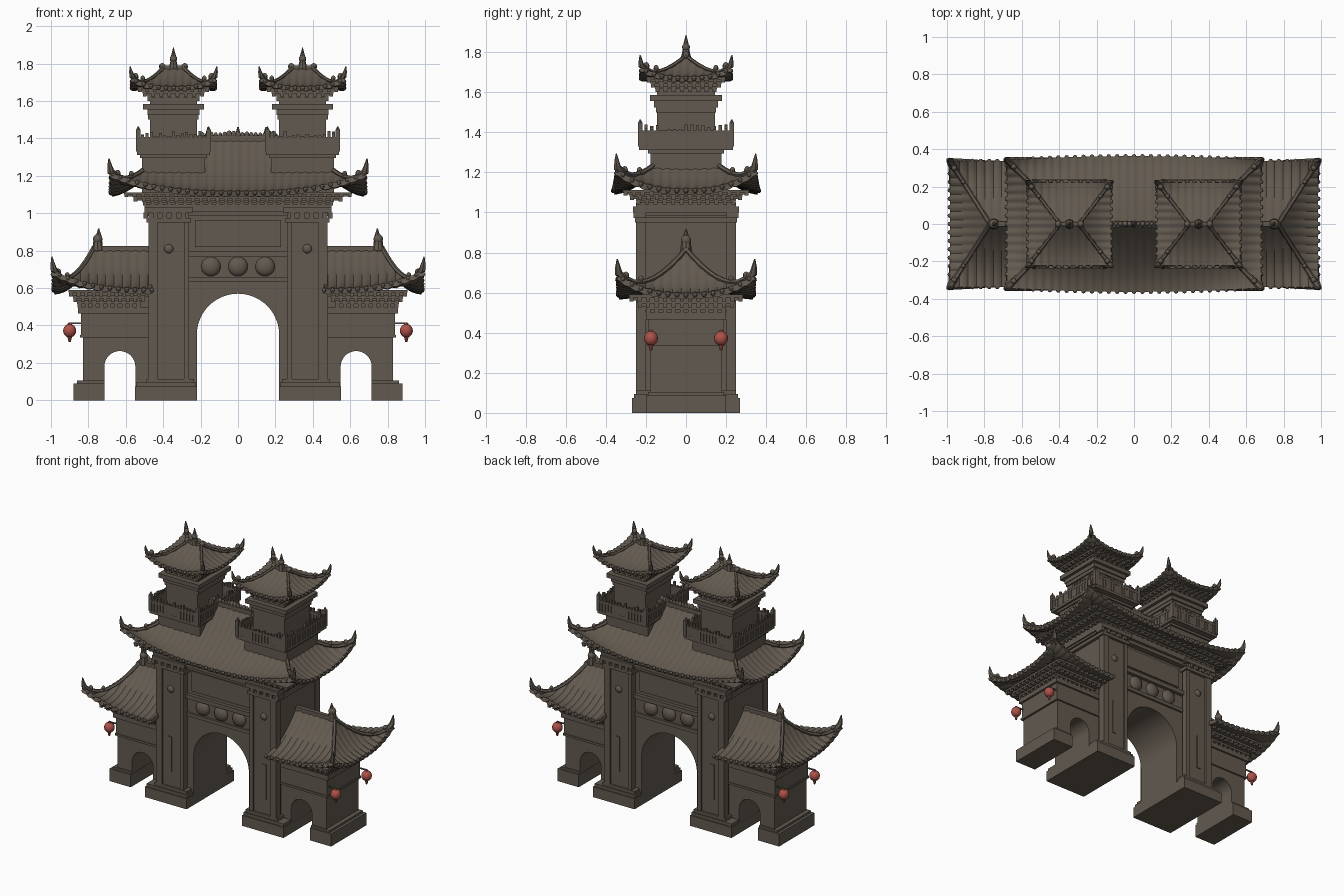
import bpy, bmesh, math, random
from mathutils import Vector, Matrix

if "Cube" in bpy.data.objects:
    bpy.data.objects.remove(bpy.data.objects["Cube"])
random.seed(4)

def material(name, rgb):
    m = bpy.data.materials.new(name)
    m.diffuse_color = (*rgb, 1)
    m.use_nodes = True
    m.node_tree.nodes["Principled BSDF"].inputs["Base Color"].default_value = m.diffuse_color
    return m

STONE = material("weathered brown stone", (0.122, 0.101, 0.079))
RED = material("lantern red", (0.42, 0.085, 0.065))

def finish(name, bm, mat=STONE):
    me = bpy.data.meshes.new(name)
    bm.to_mesh(me)
    bm.free()
    ob = bpy.data.objects.new(name, me)
    bpy.context.collection.objects.link(ob)
    me.materials.append(mat)
    return ob

def add_box(bm, x0, x1, y0, y1, z0, z1):
    m = Matrix.Translation(((x0+x1)/2, (y0+y1)/2, (z0+z1)/2)) @ Matrix.Diagonal((abs(x1-x0), abs(y1-y0), abs(z1-z0), 1))
    bmesh.ops.create_cube(bm, size=1, matrix=m)

def add_ball(bm, p, r, sx=1, sy=1, sz=1, seg=12):
    bmesh.ops.create_uvsphere(bm, u_segments=seg, v_segments=max(6, seg//2), radius=r,
                              matrix=Matrix.Translation(p) @ Matrix.Diagonal((sx, sy, sz, 1)))

def add_cone(bm, p, r1, r2, h, seg=8):
    bmesh.ops.create_cone(bm, cap_ends=True, segments=seg, radius1=r1, radius2=r2, depth=h,
                          matrix=Matrix.Translation((p[0], p[1], p[2]+h/2)))

def boxes(name, items):
    bm = bmesh.new()
    for b in items:
        add_box(bm, *b)
    return finish(name, bm)

def arch_wall(name, x0, x1, top, depth, ac, ar, spring):
    """Wall slab with a round-headed opening, extruded through its depth."""
    pts = [(x0, 0), (ac-ar, 0)]
    pts += [(ac-ar*math.cos(math.pi*i/24), spring+ar*math.sin(math.pi*i/24)) for i in range(25)]
    pts += [(ac+ar, 0), (x1, 0), (x1, top), (x0, top)]
    bm = bmesh.new()
    f = bm.faces.new([bm.verts.new((x, -depth, z)) for x, z in pts])
    r = bmesh.ops.extrude_face_region(bm, geom=[f])
    bmesh.ops.translate(bm, vec=(0, 2*depth, 0), verts=[v for v in r["geom"] if isinstance(v, bmesh.types.BMVert)])
    bmesh.ops.recalc_face_normals(bm, faces=bm.faces)
    return finish(name, bm)

def tube(name, pts, radii):
    cu = bpy.data.curves.new(name, 'CURVE')
    cu.dimensions = '3D'
    cu.bevel_depth, cu.bevel_resolution, cu.use_fill_caps = 1, 1, True
    sp = cu.splines.new('POLY')
    sp.points.add(len(pts)-1)
    for q, p, r in zip(sp.points, pts, radii):
        q.co, q.radius = (*p, 1), r
    cu.materials.append(STONE)
    ob = bpy.data.objects.new(name, cu)
    bpy.context.collection.objects.link(ob)

def brackets(name, cx, a, b, z0, z1, tiers=3, step=0.045):
    """Stepped eave brackets flaring from half-size a to half-size b."""
    bm = bmesh.new()
    h = (z1-z0)/tiers
    for i in range(tiers):
        t = i/max(1, tiers-1)
        hx, hy, z = a[0]+(b[0]-a[0])*t, a[1]+(b[1]-a[1])*t, z0+i*h
        add_box(bm, cx-hx, cx+hx, -hy, hy, z+h*0.5, z+h)
        add_box(bm, cx-hx+.018, cx+hx-.018, -hy+.018, hy-.018, z, z+h*0.6)
        for L, W, ax in ((hx, hy, 0), (hy, hx, 1)):
            n = max(2, round(2*L/step))
            for k in range(n+1):
                c = -L+.012+(2*L-.024)*k/n
                for s in (-1, 1):
                    e = s*(W-.012)
                    x, y = (c, e) if ax == 0 else (e, c)
                    add_box(bm, cx+x-.01, cx+x+.01, y-.01, y+.01, z-.004, z+h*0.6)
    finish(name, bm)

def roof(name, cx, sg, X, Y, rx, ze, zr, lift, half=False, pitch=0.045, tip=0.08, bulge=0.0, th=0.03, rad=0.013, sag=1.6):
    """Curved hip roof with tile ribs, tile ends, hip ridges and upturned horns."""
    def P(x, y, dz=0.0):
        d = min(1, max(abs(y)/Y, (abs(x)-rx)/(X-rx), 0))
        z = ze+(zr-ze)*(1-d)**sag+lift*(abs(x)/X)**2.6*(abs(y)/Y)**2.6
        return Vector((cx+sg*x, y*(1+bulge*(1-(x/X)**2)), z+dz))
    rib = lambda c: 0.007*abs(math.cos(math.pi*c/pitch))
    bm, ends, rows = bmesh.new(), bmesh.new(), 9
    def sheet(lo, hi, point):
        n = round((hi-lo)/pitch*6)
        cols = [[bm.verts.new(point(lo+(hi-lo)*i/n, j/rows)) for j in range(rows+1)] for i in range(n+1)]
        for a, b in zip(cols, cols[1:]):
            for j in range(rows):
                bm.faces.new((a[j], a[j+1], b[j+1], b[j]))
        k = math.ceil(lo/pitch)
        while k*pitch <= hi:
            add_ball(ends, point(k*pitch, 1)-Vector((0, 0, .014)), .012, seg=8)
            k += 1
    for s in (-1, 1):
        def long_pt(x, t):
            d0 = max(0, (abs(x)-rx)/(X-rx))
            return P(x, s*Y*(d0+(1-d0)*t), rib(x))
        sheet(0 if half else -X, X, long_pt)
        if not half or s == 1:
            def end_pt(y, t):
                d0 = abs(y)/Y
                return P(s*(rx+(X-rx)*(d0+(1-d0)*t)), y, rib(y))
            sheet(-Y, Y, end_pt)
    bmesh.ops.remove_doubles(bm, verts=bm.verts, dist=0.0004)
    bm.normal_update()
    bmesh.ops.reverse_faces(bm, faces=[f for f in bm.faces if f.normal.z < 0])
    m = finish(name, bm).modifiers.new("thickness", 'SOLIDIFY')
    m.thickness, m.offset = th, -1
    for sx in ((1,) if half else (1, -1)):
        for sy in (1, -1):
            pts = [P(sx*(rx+(X-rx)*i/9), sy*Y*i/9, .008) for i in range(10)]
            out = Vector((sg*sx, sy*.6, 0))
            pts += [pts[-1]+out*.006+Vector((0, 0, tip*.45)), pts[-1]+out*.010+Vector((0, 0, tip))]
            tube(name+"_hip_ridge", pts, [rad]*8+[rad*1.3, rad*1.5, rad, .003])
            for i, r in ((6, .013), (8, .016)):
                add_ball(ends, pts[i]+Vector((0, 0, .016)), r, sz=1.3, seg=8)
    finish(name+"_tile_ends", ends)
    return P

# central gate wall and its frame
arch_wall("gate_wall", -0.45, 0.45, 1.04, 0.19, 0, 0.22, 0.35)
frame = [(-.50, .50, -.25, .25, 1.01, 1.05), (-.49, .49, -.23, .23, .985, 1.02)]
for s in (-1, 1):
    frame += [(-.27, .27, s*.15, s*.215, .765, .795), (-.27, .27, s*.15, s*.205, .635, .66),
              (-.23, .23, s*.15, s*.20, .82, .965)]
boxes("lintel_frame", frame)
bm = bmesh.new()
for s in (-1, 1):
    for x in (-.145, 0, .145):
        add_ball(bm, (x, s*.19, .715), .052, sy=.6, seg=20)
    for x in (-.37, .37):
        add_ball(bm, (x, s*.235, .81), .025, sy=.6)
finish("round_bosses", bm)

# large pillars, plinths and caps
for s in (-1, 1):
    parts = [(s*.27, s*.468, -.235, .235, 0, 1.03), (s*.22, s*.55, -.27, .27, 0, .075),
             (s*.225, s*.545, -.26, .26, .07, .095), (s*.235, s*.49, -.25, .25, .09, .115),
             (s*.25, s*.49, -.255, .255, .95, .975), (s*.24, s*.50, -.265, .265, 1.0, 1.03)]
    for t in (-1, 1):
        parts += [(s*.43, s*.478, t*.20, t*.25, .1, 1.0), (s*.262, s*.29, t*.20, t*.245, .1, 1.0),
                  (s*.36, s*.39, t*.23, t*.241, .22, .47)]
        parts += [(s*(.28+.05*k), s*(.305+.05*k), t*.2, t*.262, .972, 1.003) for k in range(5)]
    boxes("pillar", parts)

# side wings with small arches
for s in (-1, 1):
    lo, hi = sorted((s*.45, s*.83))
    arch_wall("wing_wall", lo, hi, .56, .18, s*.632, .083, .18)
    parts = [(s*.713, s*.88, -.20, .20, 0, .09), (s*.715, s*.86, -.19, .19, .085, .105),
             (s*.45, s*.845, -.192, .192, .335, .35), (s*.45, s*.855, -.20, .20, .465, .50),
             (s*.45, s*.84, -.187, .187, .35, .465)]
    boxes("wing_trim", parts)
    brackets("wing_brackets", s*.69, (.17, .20), (.215, .285), .50, .590)
    roof("wing_roof", s*.46, s, .525, .337, .31, .595, .81, .095, half=True, tip=.07, sag=1.9)
    boxes("wing_ridge", [(s*.46, s*.78, -.014, .014, .77, .825)])
    bm = bmesh.new()
    add_cone(bm, (s*.75, 0, .80), .030, .024, .05)
    add_ball(bm, (s*.75, 0, .862), .026)
    add_cone(bm, (s*.745, 0, .87), .018, .003, .048)
    finish("wing_finial", bm)

# main roof over the gate
brackets("main_brackets", 0, (.51, .25), (.61, .315), 1.045, 1.112)
roof("main_roof", 0, 1, .68, .342, .35, 1.115, 1.40, .10, tip=.07, bulge=.06)
boxes("main_ridge", [(-.30, .30, -.016, .016, 1.37, 1.415)])
bm = bmesh.new()
for i in range(17):
    x = -.19+.38*i/16
    add_ball(bm, (x, 0, 1.415), random.uniform(.010, .018), sz=1.6, seg=8)
for x in (-.16, 0, .15):
    add_cone(bm, (x, 0, 1.41), .018, .004, .05)
finish("ridge_ornaments", bm)

# twin towers
for s in (-1, 1):
    c = s*.345
    boxes("tower_body", [(c-.168, c+.168, -.178, .178, 1.10, 1.32), (c-.178, c+.178, -.19, .19, 1.295, 1.315),
                         (c-.125, c+.125, -.145, .145, 1.30, 1.66), (c-.135, c+.135, -.15, .15, 1.50, 1.525),
                         (c-.162, c+.162, -.18, .18, 1.555, 1.585), (c-.14, c+.14, -.16, .16, 1.525, 1.56)])
    # balcony floor, solid parapet, rails and pickets
    bm = bmesh.new()
    hx, hy = .188, .228
    add_box(bm, c-hx-.006, c+hx+.006, -hy-.006, hy+.006, 1.312, 1.34)
    for t in (-1, 1):
        add_box(bm, c-hx, c+hx, t*hy-.005, t*hy+.005, 1.335, 1.395)
        add_box(bm, c+t*hx-.005, c+t*hx+.005, -hy, hy, 1.335, 1.395)
        add_box(bm, c-hx, c+hx, t*hy-.009, t*hy+.009, 1.392, 1.408)
        add_box(bm, c+t*hx-.009, c+t*hx+.009, -hy, hy, 1.392, 1.408)
        for k in range(17):
            f = -1+k/8
            for x, y in ((c+f*hx, t*hy), (c+t*hx, f*hy)):
                add_box(bm, x-.008, x+.008, y-.008, y+.008, 1.33, random.uniform(1.41, 1.44))
        for q in (-1, 1):
            add_box(bm, c+t*hx-.012, c+t*hx+.012, q*hy-.012, q*hy+.012, 1.33, 1.445)
            add_cone(bm, (c+t*hx, q*hy, 1.445), .012, .002, .02)
    finish("balcony", bm)
    brackets("tower_brackets", c, (.14, .155), (.192, .197), 1.605, 1.675)
    roof("tower_roof", c, 1, .222, .223, .05, 1.675, 1.775, .05, pitch=.04, tip=.052, th=.025, rad=.010, sag=1.9)
    bm = bmesh.new()
    add_box(bm, c-.055, c+.055, -.012, .012, 1.75, 1.79)
    for x in (-.06, .06):
        add_ball(bm, (c+x, 0, 1.785), .018, seg=8)
    add_cone(bm, (c, 0, 1.77), .026, .016, .045)
    add_ball(bm, (c, 0, 1.825), .02)
    add_cone(bm, (c, 0, 1.83), .016, .002, .055)
    finish("tower_finial", bm)

# hanging lanterns at the wing corners
for s in (-1, 1):
    for y in (-.175, .175):
        boxes("lantern_arm", [(s*.82, s*.905, y-.004, y+.004, .408, .416)])
        bm = bmesh.new()
        add_ball(bm, (s*.9, y, .372), .035, sz=1.05, seg=16)
        add_cone(bm, (s*.9, y, .402), .014, .008, .012)
        add_cone(bm, (s*.9, y, .312), .006, .012, .026)
        finish("lantern", bm, RED)

# apply curves and modifiers, then shade smooth with sharp edges kept
bpy.ops.object.select_all(action='SELECT')
bpy.context.view_layer.objects.active = bpy.context.selected_objects[0]
bpy.ops.object.convert(target='MESH')
bpy.ops.object.shade_smooth_by_angle(angle=math.radians(40))
